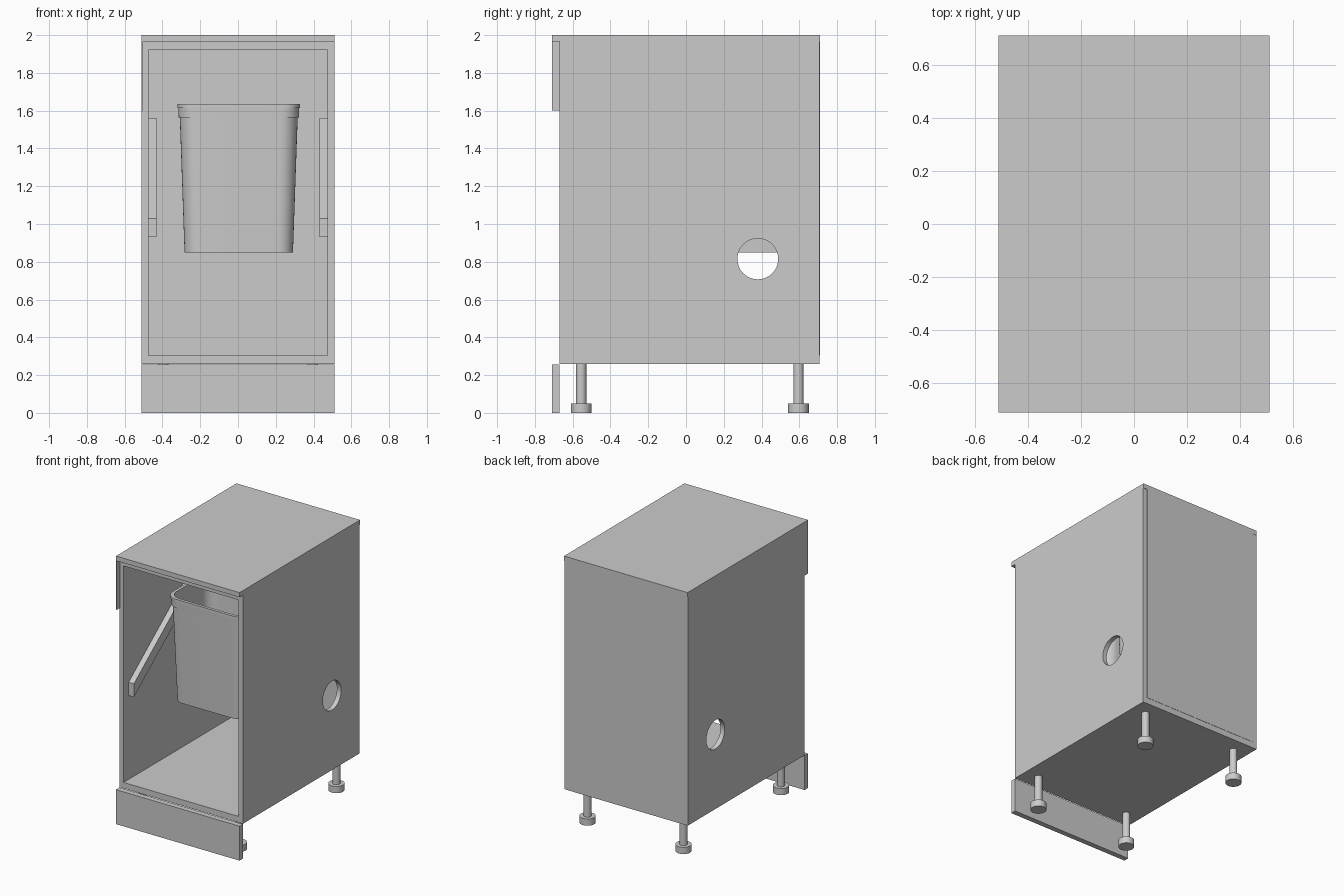
import bpy, bmesh, math

cube = bpy.data.objects.get("Cube")
if cube:
    bpy.data.objects.remove(cube, do_unlink=True)

grey = bpy.data.materials.new("plain_grey")
grey.use_nodes = True
COLOUR = (0.6, 0.6, 0.6, 1)
grey.diffuse_color = COLOUR
for node in grey.node_tree.nodes:
    if node.type == 'BSDF_PRINCIPLED':
        node.inputs["Base Color"].default_value = COLOUR


def finish(name, bm, smooth=False):
    bmesh.ops.recalc_face_normals(bm, faces=bm.faces)
    mesh = bpy.data.meshes.new(name)
    bm.to_mesh(mesh)
    bm.free()
    mesh.materials.append(grey)
    obj = bpy.data.objects.new(name, mesh)
    bpy.context.collection.objects.link(obj)
    bpy.ops.object.select_all(action='DESELECT')
    obj.select_set(True)
    bpy.context.view_layer.objects.active = obj
    if smooth:
        bpy.ops.object.shade_smooth_by_angle(angle=math.radians(35))
    return obj


def prism(name, outline, x0, x1):
    """Extrude a (y, z) outline from x0 to x1."""
    bm = bmesh.new()
    face = bm.faces.new([bm.verts.new((x0, y, z)) for y, z in outline])
    extruded = bmesh.ops.extrude_face_region(bm, geom=[face])["geom"]
    moved = [v for v in extruded if isinstance(v, bmesh.types.BMVert)]
    bmesh.ops.translate(bm, verts=moved, vec=(x1 - x0, 0, 0))
    return finish(name, bm)


def box(name, x, y, z):
    return prism(name, [(y[0], z[0]), (y[1], z[0]), (y[1], z[1]), (y[0], z[1])], *x)


def stack(name, rings, smooth=True):
    """Skin a list of closed rings and cap both ends."""
    bm = bmesh.new()
    loops = [[bm.verts.new(p) for p in ring] for ring in rings]
    n = len(loops[0])
    for a, b in zip(loops, loops[1:]):
        for i in range(n):
            j = (i + 1) % n
            bm.faces.new((a[i], a[j], b[j], b[i]))
    bm.faces.new(loops[0])
    bm.faces.new(loops[-1])
    return finish(name, bm, smooth)


def circle(x, y, z, r, n=32):
    return [(x + r * math.cos(2 * math.pi * i / n),
             y + r * math.sin(2 * math.pi * i / n), z) for i in range(n)]


def rounded_rect(cx, cy, z, hx, hy, r, steps=8):
    ring = []
    for q, (sx, sy) in enumerate([(1, 1), (-1, 1), (-1, -1), (1, -1)]):
        for i in range(steps + 1):
            a = math.pi / 2 * (q + i / steps)
            ring.append((cx + sx * (hx - r) + r * math.cos(a),
                         cy + sy * (hy - r) + r * math.sin(a), z))
    return ring


W, INNER = 0.51, 0.475
FRONT, BACK, LIP = -0.67, 0.71, -0.71
BASE, FLOOR = 0.26, 0.305

# Cabinet shell
box("top_panel", (-W, W), (LIP, BACK), (1.965, 2.0))
box("top_rail_panel", (-INNER, INNER), (FRONT, BACK - 0.04), (1.92, 1.965))
box("bottom_panel", (-INNER, INNER), (FRONT, BACK - 0.002), (BASE, FLOOR))
box("back_panel", (-INNER, INNER), (BACK - 0.04, BACK), (FLOOR, 1.965))
box("kick_board", (-W, W), (LIP, FRONT), (0, BASE - 0.003))
box("front_edge_strip", (-W, -W + 0.006), (LIP, FRONT), (1.6, 1.965))

# Side panels with a round pipe hole
for side, label in ((-1, "right"), (1, "left")):
    panel = box(label + "_side_panel", sorted((side * INNER, side * W)),
                (FRONT, BACK - 0.003), (BASE, 1.965))
    drill = [(0.38 + 0.108 * math.cos(math.tau * i / 48),
              0.815 + 0.108 * math.sin(math.tau * i / 48)) for i in range(48)]
    cutter = prism("hole_cutter", drill, *sorted((side * 0.4, side * 0.6)))
    cutter.hide_render = True
    cut = panel.modifiers.new("pipe_hole", 'BOOLEAN')
    cut.operation = 'DIFFERENCE'
    cut.solver = 'EXACT'
    cut.object = cutter
    bpy.context.view_layer.objects.active = panel
    bpy.ops.object.modifier_apply(modifier=cut.name)
    bpy.data.objects.remove(cutter, do_unlink=True)
    bpy.ops.object.select_all(action='DESELECT')
    panel.select_set(True)
    bpy.ops.object.shade_smooth_by_angle(angle=math.radians(30))

    # Sloping support arm on the inner wall
    prism(label + "_support_arm",
          [(-0.61, 0.93), (-0.61, 1.03), (0.08, 1.56), (0.08, 1.46)],
          *sorted((side * 0.432, side * INNER)))

    # Feet
    for y, end in ((-0.555, "front"), (0.595, "back")):
        x = side * 0.396
        stack(f"{end}_{label}_foot",
              [circle(x, y, 0, 0.055), circle(x, y, 0.05, 0.055),
               circle(x, y, 0.05, 0.027), circle(x, y, BASE + 0.01, 0.027)])

# Two tapered waste bins, one behind the other
for cy, label in ((-0.15, "front"), (0.365, "back")):
    cx = 0.004
    stack(label + "_bin", [
        rounded_rect(cx, cy, 0.85, 0.287, 0.215, 0.08),
        rounded_rect(cx, cy, 1.565, 0.312, 0.240, 0.09),
        rounded_rect(cx, cy, 1.565, 0.318, 0.246, 0.09),
        rounded_rect(cx, cy, 1.615, 0.320, 0.248, 0.09),
        rounded_rect(cx, cy, 1.615, 0.324, 0.252, 0.09),
        rounded_rect(cx, cy, 1.635, 0.324, 0.252, 0.09),
        rounded_rect(cx, cy, 1.635, 0.302, 0.230, 0.08),
        rounded_rect(cx, cy, 0.87, 0.275, 0.203, 0.07),
    ])
